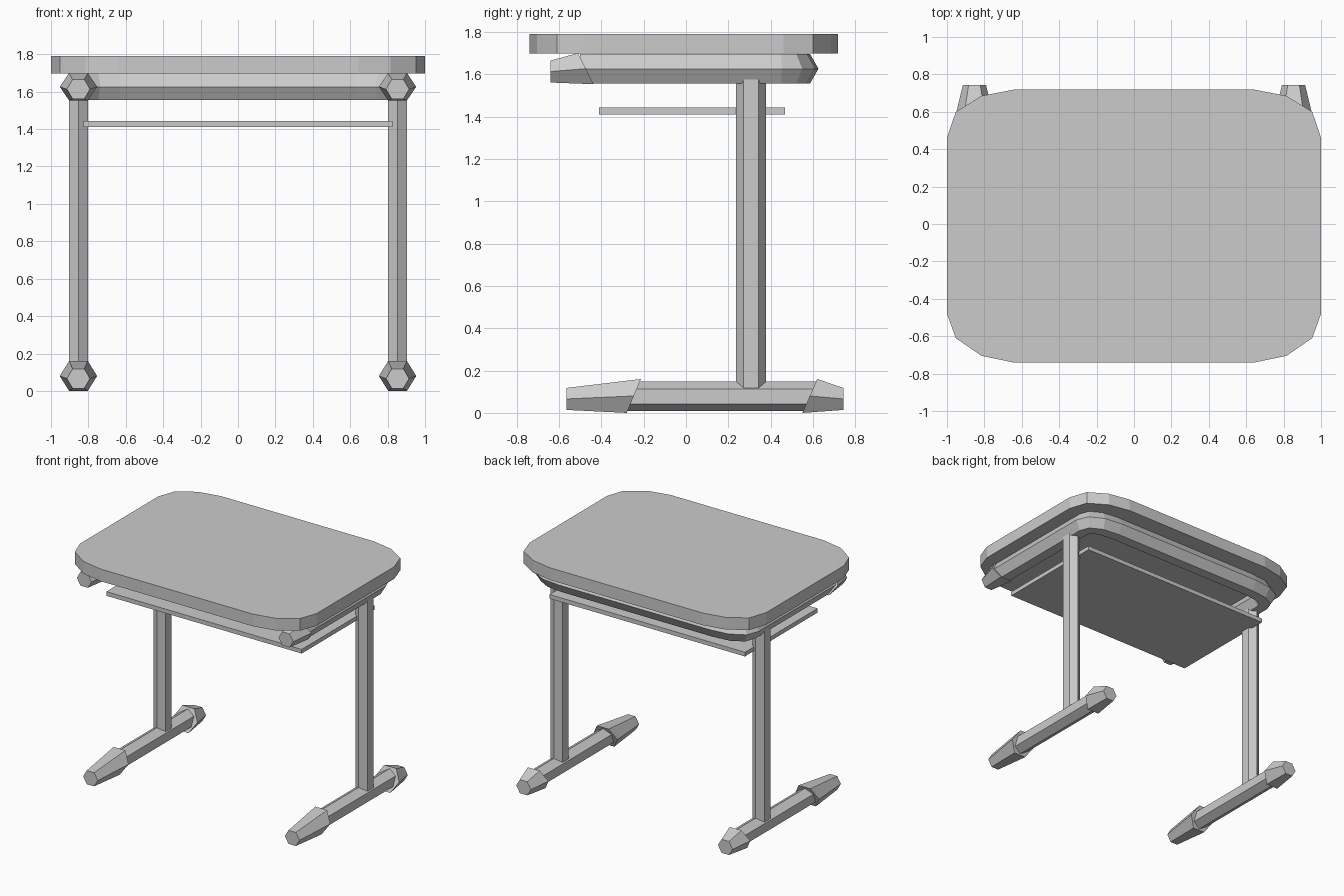
import bpy, bmesh, math
from mathutils import Vector

cube = bpy.data.objects.get("Cube")
if cube:
    bpy.data.objects.remove(cube, do_unlink=True)

grey = bpy.data.materials.new("plain grey")
grey.use_nodes = True
grey.diffuse_color = (0.6, 0.6, 0.6, 1)
grey.node_tree.nodes["Principled BSDF"].inputs["Base Color"].default_value = (0.6, 0.6, 0.6, 1)

SIDE_X = 0.853


def loft(name, rings):
    """Skin a list of equal rings of points and close both ends."""
    bm = bmesh.new()
    loops = [[bm.verts.new(p) for p in ring] for ring in rings]
    n = len(loops[0])
    for a, b in zip(loops, loops[1:]):
        for i in range(n):
            j = (i + 1) % n
            bm.faces.new((a[i], a[j], b[j], b[i]))
    bm.faces.new(loops[0])
    bm.faces.new(loops[-1])
    bmesh.ops.recalc_face_normals(bm, faces=bm.faces)
    mesh = bpy.data.meshes.new(name)
    bm.to_mesh(mesh)
    bm.free()
    mesh.materials.append(grey)
    obj = bpy.data.objects.new(name, mesh)
    bpy.context.collection.objects.link(obj)
    return obj


def hexagon(half_a, half_b):
    """Hexagon with two corners on the first axis and flats on the second."""
    ring = [i * math.pi / 3 for i in range(6)]
    return [(half_a * math.cos(t), half_b * math.sin(t) / math.sin(math.pi / 3)) for t in ring]


def end_cap(name, x, tip_y, tip_z, low, high):
    """Tapered hexagonal cap: upright tip, slanted wide end from low to high (y, z)."""
    tip = [(x + a, tip_y, tip_z + b) for a, b in hexagon(0.062, 0.052)]
    wide = []
    for a, b in hexagon(0.1, 0.5):
        f = b + 0.5
        wide.append((x + a, low[0] + f * (high[0] - low[0]), low[1] + f * (high[1] - low[1])))
    return loft(name, [tip, wide])


# Table top with faceted rounded corners
corner_back = [(1, 0.46), (0.953, 0.6), (0.815, 0.685), (0.645, 0.718)]
corner_front = [(0.645, -0.74), (0.815, -0.705), (0.953, -0.61), (1, -0.48)]
half = corner_front + corner_back
outline = half + [(-x, y) for x, y in reversed(half)]
loft("table_top", [[(x, y, z) for x, y in outline] for z in (1.697, 1.79)])

# Bent tube frame under the top, open toward the front
bend = [(SIDE_X, -0.5), (SIDE_X, 0.44), (0.832, 0.493), (0.76, 0.532), (0.635, 0.546)]
path = [Vector(p) for p in bend + [(-x, y) for x, y in reversed(bend)]]
rings = []
for i, p in enumerate(path):
    d_in = (p - path[i - 1]).normalized() if i else (path[1] - p).normalized()
    d_out = (path[i + 1] - p).normalized() if i < len(path) - 1 else d_in
    n_in, n_out = Vector((d_in.y, -d_in.x)), Vector((d_out.y, -d_out.x))
    miter = (n_in + n_out) / (1 + n_in.dot(n_out))
    rings.append([(p.x + miter.x * a, p.y + miter.y * a, 1.626 + b) for a, b in hexagon(0.08, 0.07)])
loft("frame_tube", rings)

# Shelf
loft("shelf", [[(x, y, z) for x, y in ((-0.826, -0.41), (0.826, -0.41), (0.826, 0.468), (-0.826, 0.468))]
               for z in (1.411, 1.443)])

# Legs, floor bars and end caps on both sides
for side, s in (("left", 1), ("right", -1)):
    x = s * SIDE_X
    loft(side + "_leg", [[(x + b, 0.308 + a, z) for a, b in hexagon(0.071, 0.051)] for z in (0.1, 1.59)])
    loft(side + "_floor_bar", [[(x + b, y, 0.078 + a) for a, b in hexagon(0.07, 0.06)] for y in (-0.3, 0.64)])
    end_cap(side + "_frame_cap", x, -0.64, 1.613, (-0.436, 1.553), (-0.51, 1.7))
    end_cap(side + "_front_foot_cap", x, -0.564, 0.066, (-0.28, 0.0), (-0.213, 0.16))
    end_cap(side + "_back_foot_cap", x, 0.744, 0.066, (0.55, 0.0), (0.62, 0.16))
